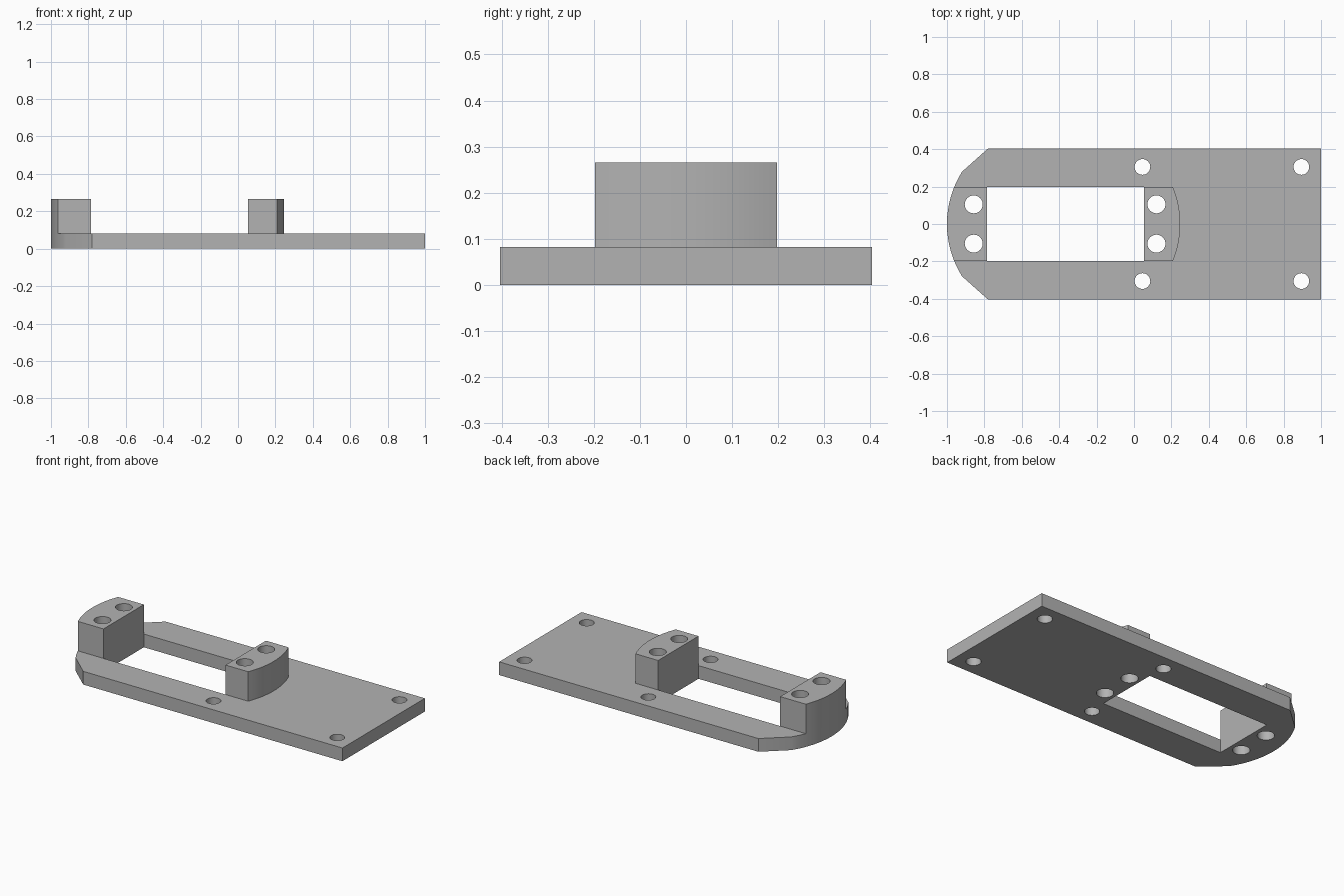
import bpy, bmesh
from math import asin, cos, sin, tau

if "Cube" in bpy.data.objects:
    bpy.data.objects.remove(bpy.data.objects["Cube"], do_unlink=True)

PLATE_TOP, BLOCK_TOP = 0.082, 0.265
HALF_WIDTH, SLOT_HALF = 0.404, 0.198
SLOT_BACK, SLOT_FRONT = -0.785, 0.053
ARC_RADIUS = 0.525

grey = bpy.data.materials.new("plain grey")
grey.use_nodes = True
colour = (0.45, 0.45, 0.45, 1)
grey.diffuse_color = colour
grey.node_tree.nodes["Principled BSDF"].inputs["Base Color"].default_value = colour


def arc(tip, side, half, steps=16):
    """Bulging edge from y = -half to +half; side is the direction it faces."""
    limit = asin(half / ARC_RADIUS)
    angles = [limit * (2 * i / steps - 1) for i in range(steps + 1)]
    return [(tip + side * ARC_RADIUS * (cos(a) - 1), ARC_RADIUS * sin(a)) for a in angles]


def circle(x, y, radius, steps=32):
    return [(x + radius * cos(tau * i / steps), y + radius * sin(tau * i / steps))
            for i in range(steps)]


def hole_pair(x, y, radius):
    return [circle(x, s * y, radius) for s in (-1, 1)]


def extruded(name, loops, bottom, top):
    """Fill an outline with its holes and raise it into a solid."""
    bm = bmesh.new()
    edges = []
    for loop in loops:
        verts = [bm.verts.new((x, y, bottom)) for x, y in loop]
        edges += [bm.edges.new((a, b)) for a, b in zip(verts, verts[1:] + verts[:1])]
    bmesh.ops.triangle_fill(bm, edges=edges, use_beauty=True)
    raised = bmesh.ops.extrude_face_region(bm, geom=bm.faces[:], use_keep_orig=True)
    bmesh.ops.translate(bm, vec=(0, 0, top - bottom),
                        verts=[v for v in raised["geom"] if isinstance(v, bmesh.types.BMVert)])
    bmesh.ops.recalc_face_normals(bm, faces=bm.faces[:])
    mesh = bpy.data.meshes.new(name)
    bm.to_mesh(mesh)
    bm.free()
    mesh.materials.append(grey)
    obj = bpy.data.objects.new(name, mesh)
    bpy.context.collection.objects.link(obj)
    bpy.ops.object.select_all(action="DESELECT")
    obj.select_set(True)
    bpy.context.view_layer.objects.active = obj
    bpy.ops.object.shade_smooth_by_angle(angle=0.5)
    return obj


rear_holes = hole_pair(-0.857, 0.105, 0.048)
middle_holes = hole_pair(0.12, 0.105, 0.048)
screw_holes = hole_pair(0.045, 0.305, 0.042) + hole_pair(0.895, 0.305, 0.042)

# Base plate with rounded end, chamfers, slot and screw holes
outline = arc(-1, -1, 0.28) + [(-0.78, HALF_WIDTH), (1, HALF_WIDTH),
                               (1, -HALF_WIDTH), (-0.78, -HALF_WIDTH)]
slot = [(SLOT_BACK, -SLOT_HALF), (SLOT_FRONT, -SLOT_HALF),
        (SLOT_FRONT, SLOT_HALF), (SLOT_BACK, SLOT_HALF)]
extruded("base_plate", [outline, slot] + rear_holes + middle_holes + screw_holes, 0, PLATE_TOP)

# Raised mounting blocks at both ends of the slot
for name, tip, side, inner, holes in (
        ("end_block", -1, -1, SLOT_BACK, rear_holes),
        ("middle_block", 0.247, 1, SLOT_FRONT, middle_holes)):
    block = arc(tip, side, SLOT_HALF) + [(inner, SLOT_HALF), (inner, -SLOT_HALF)]
    extruded(name, [block] + holes, PLATE_TOP, BLOCK_TOP)
